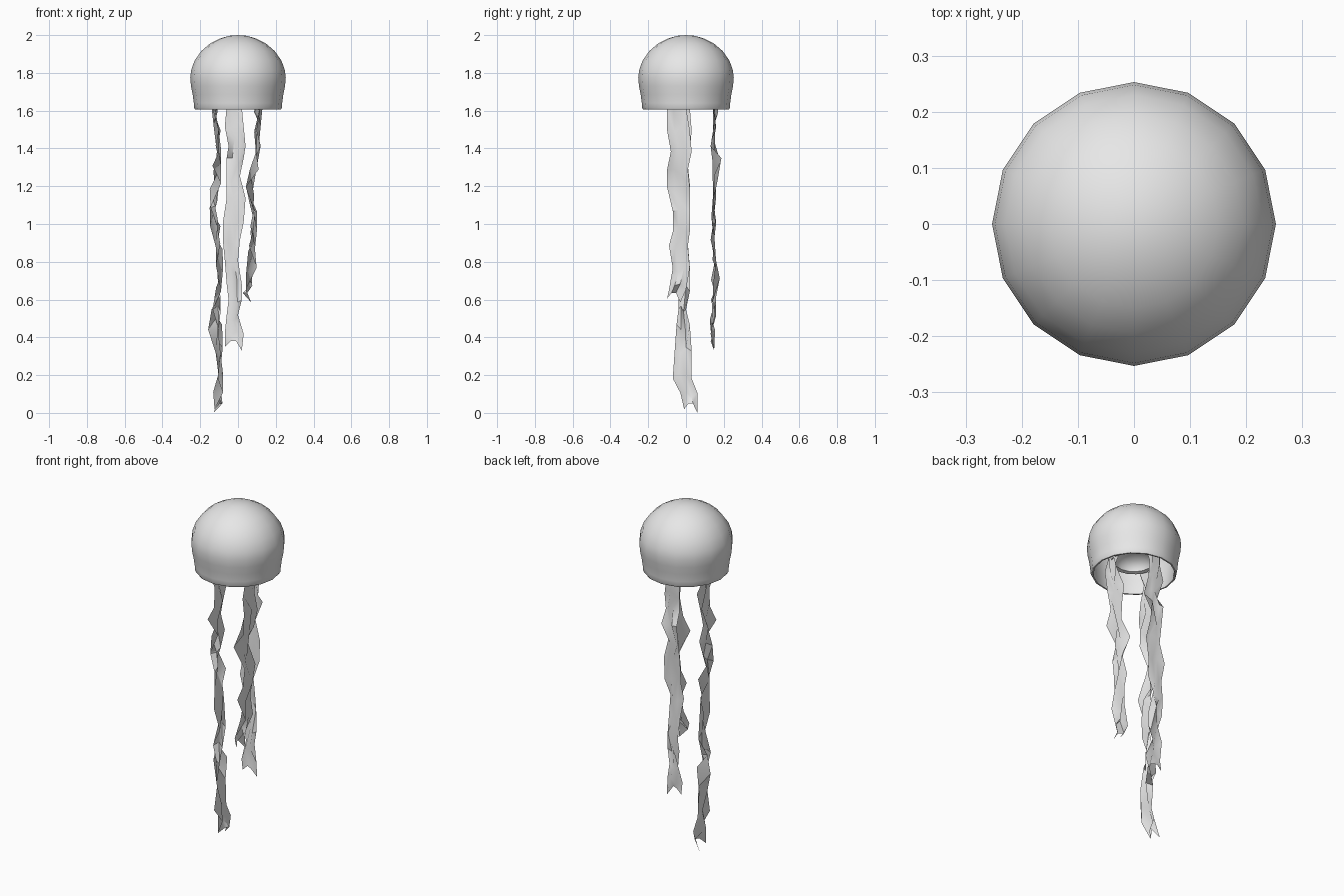
import bpy, bmesh, math

mat = bpy.data.materials.new("pale grey")
mat.diffuse_color = (0.8, 0.8, 0.8, 1)


def make_object(name, verts, faces, angle):
    mesh = bpy.data.meshes.new(name)
    mesh.from_pydata(verts, [], faces)
    bm = bmesh.new()
    bm.from_mesh(mesh)
    bmesh.ops.remove_doubles(bm, verts=bm.verts, dist=1e-5)
    bmesh.ops.recalc_face_normals(bm, faces=bm.faces)
    bm.to_mesh(mesh)
    bm.free()
    mesh.materials.append(mat)
    ob = bpy.data.objects.new(name, mesh)
    bpy.context.collection.objects.link(ob)
    bpy.ops.object.select_all(action='DESELECT')
    ob.select_set(True)
    bpy.context.view_layer.objects.active = ob
    bpy.ops.object.shade_smooth_by_angle(angle=math.radians(angle))
    return ob


def lathe(name, profile, sides=16):
    """Spin an (r, z) profile around the z axis."""
    verts = [(r * math.cos(math.tau * i / sides), r * math.sin(math.tau * i / sides), z)
             for r, z in profile for i in range(sides)]
    faces = [(k * sides + i, k * sides + (i + 1) % sides,
              (k + 1) * sides + (i + 1) % sides, (k + 1) * sides + i)
             for k in range(len(profile) - 1) for i in range(sides)]
    return make_object(name, verts, faces, 60)


def ribbon(name, stations, wide_axis, flip):
    """Crumpled ribbon through (z, x0, x1, y0, y1) boxes, folded in a zigzag across."""
    verts, faces, across = [], [], 4
    for k, (z, x0, x1, y0, y1) in enumerate(stations):
        last = k == len(stations) - 1
        for j in range(across):
            t = j / (across - 1)
            # fold direction alternates across and drifts along the length
            s = 0.5 + 0.5 * math.cos(math.pi * (0.75 * j + 0.8 * k + flip))
            a, b = (t, s) if wide_axis == 'x' else (s, t)
            # forked tip and slightly uneven rows
            dz = 0.05 if last and j in (1, 2) else 0.018 * math.sin(2.1 * j + 1.7 * k)
            if last and j in (0, 3):
                dz = 0.0 if j == 3 else 0.02
            verts.append((x0 + (x1 - x0) * a, y0 + (y1 - y0) * b, z + dz))
    for k in range(len(stations) - 1):
        for j in range(across - 1):
            p = k * across + j
            faces.append((p, p + 1, p + across + 1, p + across))
    return make_object(name, verts, faces, 50)


# Hollow bell: outer skin, rounded rim, inner skin
lathe("bell", [(0, 2.0), (0.05, 1.996), (0.10, 1.98), (0.15, 1.954), (0.195, 1.915),
               (0.23, 1.865), (0.248, 1.815), (0.253, 1.775), (0.249, 1.73), (0.24, 1.685),
               (0.234, 1.64), (0.232, 1.615), (0.227, 1.606), (0.219, 1.606), (0.217, 1.62),
               (0.225, 1.69), (0.236, 1.77), (0.228, 1.83), (0.18, 1.905),
               (0.10, 1.958), (0, 1.975)])

# Small inner bell that carries the arms
lathe("inner_bell", [(0, 1.83), (0.06, 1.82), (0.11, 1.785), (0.138, 1.735), (0.138, 1.695),
                     (0.125, 1.675), (0.105, 1.68), (0.10, 1.70), (0.07, 1.73), (0, 1.745)])

# Three trailing arms
ribbon("left_arm", [
    (1.72, -0.14, -0.10, -0.09, 0.01), (1.6, -0.14, -0.10, -0.08, 0.02),
    (1.5, -0.13, -0.09, -0.07, 0.03), (1.4, -0.12, -0.09, -0.08, 0.02),
    (1.3, -0.14, -0.09, -0.09, 0.01), (1.2, -0.16, -0.09, -0.06, 0.02),
    (1.1, -0.15, -0.10, -0.05, 0.02), (1.0, -0.15, -0.09, -0.06, 0.02),
    (0.88, -0.12, -0.08, -0.08, 0.01), (0.77, -0.12, -0.08, -0.06, 0.02),
    (0.66, -0.12, -0.09, -0.04, 0.02), (0.55, -0.14, -0.08, -0.04, 0.0),
    (0.45, -0.16, -0.08, -0.05, 0.02), (0.33, -0.12, -0.08, -0.06, 0.03),
    (0.2, -0.11, -0.08, -0.07, 0.03), (0.1, -0.14, -0.08, -0.03, 0.06),
    (0.0, -0.13, -0.07, -0.01, 0.06)], 'y', 0.0)
ribbon("back_arm", [
    (1.72, -0.05, 0.05, 0.13, 0.17), (1.6, -0.06, 0.02, 0.14, 0.17),
    (1.52, -0.07, 0.03, 0.14, 0.16), (1.43, -0.05, 0.04, 0.13, 0.16),
    (1.34, -0.06, 0.03, 0.14, 0.19), (1.24, -0.06, 0.01, 0.14, 0.17),
    (1.15, -0.06, 0.04, 0.14, 0.16), (1.02, -0.08, 0.03, 0.13, 0.16),
    (0.9, -0.08, 0.01, 0.13, 0.16), (0.8, -0.07, 0.0, 0.14, 0.16),
    (0.7, -0.06, 0.02, 0.13, 0.18), (0.6, -0.05, 0.02, 0.13, 0.16),
    (0.5, -0.06, 0.0, 0.12, 0.16), (0.42, -0.07, 0.03, 0.13, 0.16),
    (0.33, -0.07, 0.02, 0.13, 0.15)], 'x', 0.4)
ribbon("right_arm", [
    (1.72, 0.09, 0.14, -0.10, 0.0), (1.6, 0.08, 0.13, -0.10, 0.0),
    (1.5, 0.08, 0.12, -0.10, 0.02), (1.4, 0.09, 0.12, -0.08, 0.03),
    (1.28, 0.06, 0.11, -0.10, 0.01), (1.18, 0.04, 0.10, -0.10, 0.02),
    (1.08, 0.06, 0.10, -0.07, 0.02), (0.97, 0.06, 0.10, -0.07, 0.02),
    (0.87, 0.05, 0.09, -0.09, 0.01), (0.76, 0.04, 0.10, -0.07, 0.02),
    (0.67, 0.04, 0.09, -0.09, 0.0), (0.585, 0.02, 0.07, -0.10, -0.03)], 'y', 0.9)
